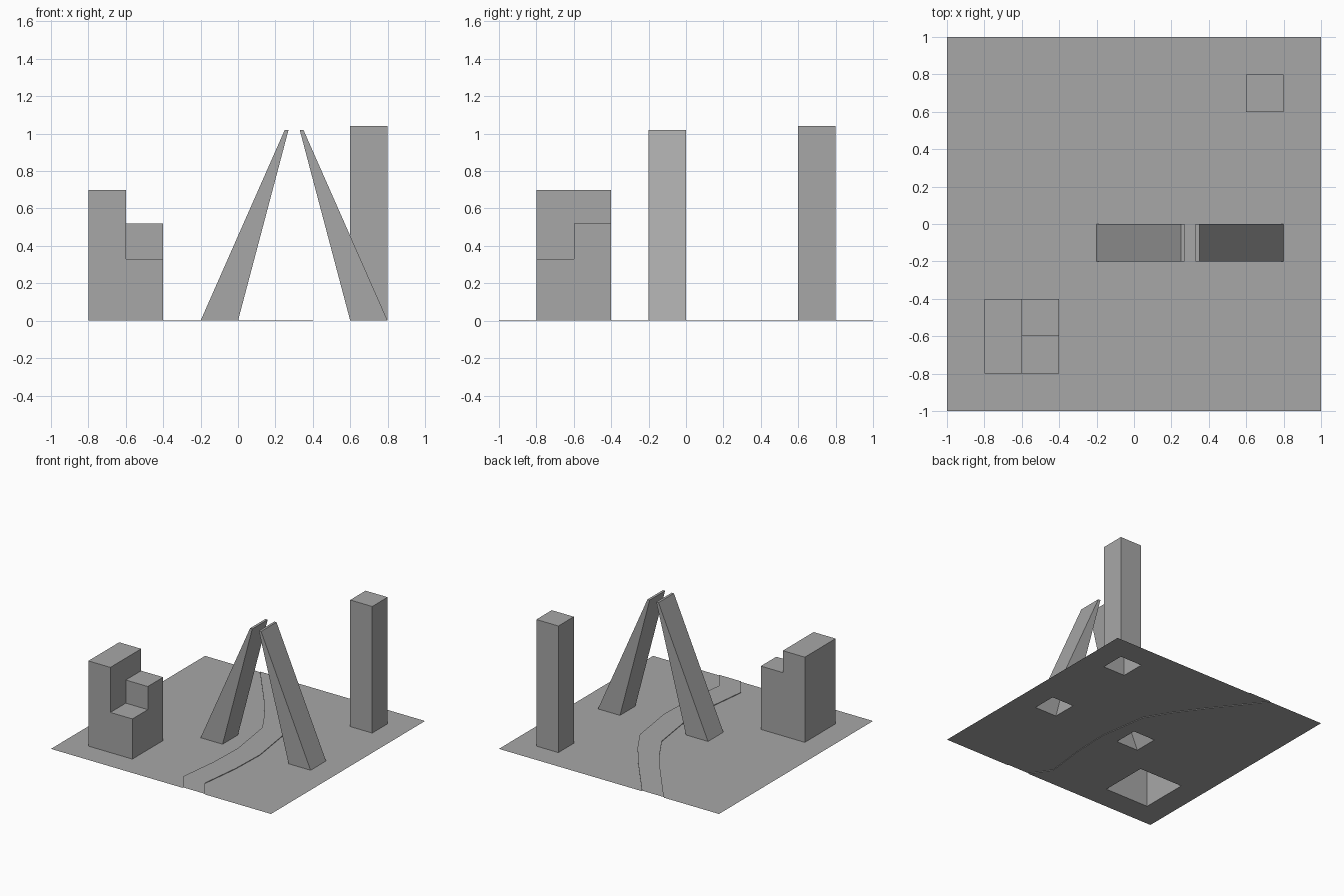
import bpy, bmesh
from mathutils import Vector
from mathutils.geometry import delaunay_2d_cdt

cube = bpy.data.objects.get("Cube")
if cube:
    bpy.data.objects.remove(cube)

GREY = (0.39, 0.39, 0.39, 1)
grey = bpy.data.materials.new("plain grey")
grey.use_nodes = True
grey.diffuse_color = GREY
grey.node_tree.nodes["Principled BSDF"].inputs["Base Color"].default_value = GREY


def finish(name, bm, open_bottom=False):
    if open_bottom:
        low = [f for f in bm.faces if f.calc_center_median().z < 0.001]
        bmesh.ops.delete(bm, geom=low, context='FACES')
    bmesh.ops.dissolve_limit(bm, angle_limit=0.01, verts=bm.verts, edges=bm.edges)
    bmesh.ops.recalc_face_normals(bm, faces=bm.faces)
    mesh = bpy.data.meshes.new(name)
    bm.to_mesh(mesh)
    bm.free()
    mesh.materials.append(grey)
    obj = bpy.data.objects.new(name, mesh)
    bpy.context.collection.objects.link(obj)


def prism(name, base, top, ys, height):
    """Open-bottomed block whose x range changes from base to top."""
    bm = bmesh.new()
    bmesh.ops.create_cube(bm, size=2)
    for v in bm.verts:
        xs = top if v.co.z > 0 else base
        v.co = (xs[v.co.x > 0], ys[v.co.y > 0], height if v.co.z > 0 else 0)
    finish(name, bm, True)


def rect(x0, x1, y0, y1):
    return [(x0, y0), (x1, y0), (x1, y1), (x0, y1)]


# Tower and the two leaning legs, mirrored about x = 0.3
prism("tower", (0.6, 0.8), (0.6, 0.8), (0.6, 0.8), 1.04)
leg_base, leg_top = (-0.2, 0.0), (0.25, 0.27)
mirror = lambda xs: tuple(0.6 - x for x in reversed(xs))
prism("right_leaning_leg", leg_base, leg_top, (-0.2, 0), 1.02)
prism("left_leaning_leg", mirror(leg_base), mirror(leg_top), (-0.2, 0), 1.02)

# Stepped building: each tier rises from the cells left uncovered below it
bm = bmesh.new()
bmesh.ops.create_grid(bm, x_segments=2, y_segments=2, size=0.2)
bmesh.ops.translate(bm, verts=bm.verts, vec=(-0.6, -0.6, 0))
tiers = [(0.33, lambda c: True),
         (0.52, lambda c: c.x < -0.6 or c.y > -0.6),
         (0.70, lambda c: c.x < -0.6)]
level = 0
for height, covers in tiers:
    roof = [f for f in bm.faces if abs(f.calc_center_median().z - level) < 0.001
            and covers(f.calc_center_median())]
    grown = bmesh.ops.extrude_face_region(bm, geom=roof)["geom"]
    verts = [g for g in grown if isinstance(g, bmesh.types.BMVert)]
    bmesh.ops.translate(bm, verts=verts, vec=(0, 0, height - level))
    level = height
finish("stepped_building", bm, True)

# Winding road, a thin raised strip
ROAD_WIDTH, ROAD_HEIGHT = 0.2, 0.005
bend = [(0.2, -1), (0.09, -0.84), (0.13, -0.5), (0.14, -0.2),
        (0.08, 0.2), (-0.04, 0.4), (-0.2, 0.62), (-0.5, 1)]
bm = bmesh.new()
rows = [[bm.verts.new(p) for p in ((x, y, 0), (x, y, ROAD_HEIGHT),
                                   (x + ROAD_WIDTH, y, ROAD_HEIGHT), (x + ROAD_WIDTH, y, 0))]
        for x, y in bend]
for a, b in zip(rows, rows[1:]):
    for i in range(3):
        bm.faces.new((a[i], a[i + 1], b[i + 1], b[i]))
finish("road", bm)

# Ground sheet, open below the buildings and the road
road_outline = [(x + ROAD_WIDTH, y) for x, y in bend] + bend[::-1]
outlines = [rect(-1, 1, -1, 1), rect(0.6, 0.8, 0.6, 0.8), rect(-0.2, 0, -0.2, 0),
            rect(0.6, 0.8, -0.2, 0), rect(-0.8, -0.4, -0.8, -0.4), road_outline]
points, loops = [], []
for outline in outlines:
    loops.append(list(range(len(points), len(points) + len(outline))))
    points += [Vector(p) for p in outline]
out_verts, _, out_faces, _, _, sources = delaunay_2d_cdt(points, [], loops, 1, 1e-5)
bm = bmesh.new()
verts = [bm.verts.new((p.x, p.y, 0)) for p in out_verts]
for face, source in zip(out_faces, sources):
    if list(source) == [0]:
        bm.faces.new([verts[i] for i in face])
for f in bm.faces:
    f.normal_update()
    if f.normal.z < 0:
        f.normal_flip()
loose = [v for v in bm.verts if not v.link_faces]
bmesh.ops.delete(bm, geom=loose, context='VERTS')
mesh = bpy.data.meshes.new("ground")
bm.to_mesh(mesh)
bm.free()
mesh.materials.append(grey)
bpy.context.collection.objects.link(bpy.data.objects.new("ground", mesh))
